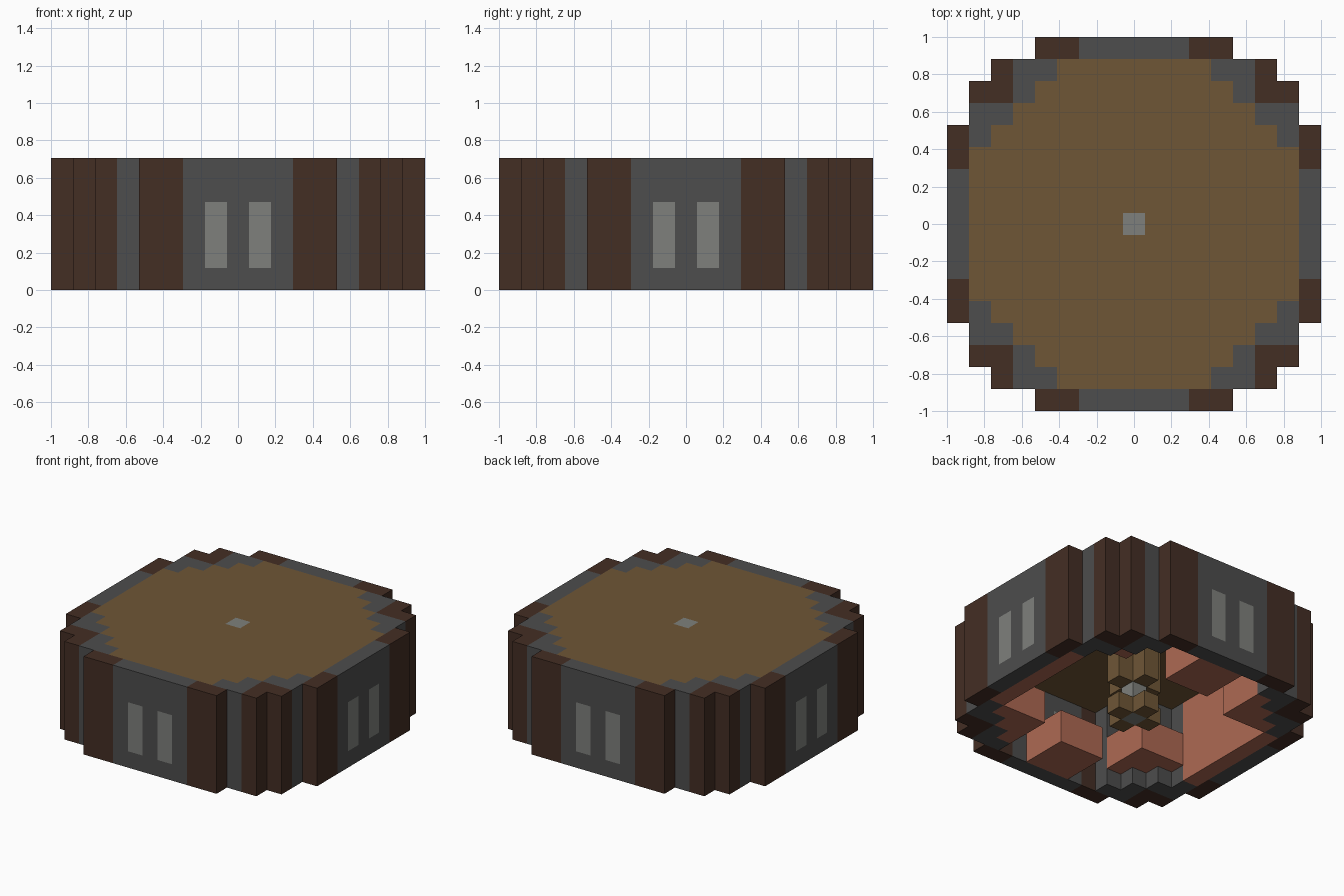
import bpy
import bmesh
from mathutils import Vector

cube = bpy.data.objects.get("Cube")
if cube:
    bpy.data.objects.remove(cube, do_unlink=True)

U = 2 / 17          # edge of one block
HEIGHT = 6          # blocks


def material(name, rgb):
    """Flat material from an sRGB 0-255 colour."""
    lin = [((c / 255 + 0.055) / 1.055) ** 2.4 for c in rgb]
    m = bpy.data.materials.new(name)
    m.use_nodes = True
    m.diffuse_color = (*lin, 1)
    bsdf = m.node_tree.nodes["Principled BSDF"]
    bsdf.inputs["Base Color"].default_value = (*lin, 1)
    bsdf.inputs["Roughness"].default_value = 0.9
    return m


brown = material("dark brown", (68, 46, 36))
gray = material("stone gray", (77, 77, 77))
tan = material("wood tan", (111, 86, 54))
glass = material("pale gray glass", (126, 128, 124))
salmon = material("salmon", (174, 105, 83))

PARTS = {"brown_pillars": brown, "gray_walls": gray, "roof": tan,
         "column_sleeve": tan, "windows": glass, "column_core": glass,
         "side_panels": salmon, "wall_seats": salmon, "corner_seats": salmon}

cells = {}          # block position -> part


def fill(part, xs, ys, zs):
    """Claim every free block in a box for a part."""
    for x in xs:
        for y in ys:
            for z in zs:
                cells.setdefault((x, y, z), part)


def span(a, b):
    return range(a, b + 1)


FULL = range(HEIGHT)
BELOW_ROOF = range(HEIGHT - 1)


def ring(part, a, b, zs):
    """Repeat one wall block in all quadrants and across the diagonal."""
    for sx in (-1, 1):
        for sy in (-1, 1):
            fill(part, [sx * a], [sy * b], zs)
            fill(part, [sx * b], [sy * a], zs)


# Windows, then the stepped wall ring
ring("windows", 8, 1, span(1, 3))
for b in span(0, 2):
    ring("gray_walls", 8, b, FULL)
for a, b in ((7, 4), (7, 5), (6, 5)):
    ring("gray_walls", a, b, FULL)
for a, b in ((8, 3), (8, 4), (7, 6), (6, 6)):
    ring("brown_pillars", a, b, FULL)

# Central column: glass core with a tan sleeve broken by a gap
fill("column_core", [0], [0], FULL)
for z in (0, 2, 3, 4):
    for x, y in ((1, 0), (-1, 0), (0, 1), (0, -1)):
        fill("column_sleeve", [x], [y], [z])

# Roof inside the ring
for y in span(-7, 7):
    half = {7: 3, 6: 4, 5: 5, 4: 6}.get(abs(y), 7)
    fill("roof", span(-half, half), [y], [HEIGHT - 1])

# Salmon panels on the sides, seats at front and back, seats in the corners
for s in (-1, 1):
    fill("side_panels", [7 * s], span(-3, 3), BELOW_ROOF)
    fill("wall_seats", span(-1, 1), [s * k for k in span(5, 7)], span(0, 1))
    for t in (-1, 1):
        base = 1 if s == t else 0
        fill("corner_seats", [s * k for k in span(4, 6)],
             [t * k for k in span(4, 6)], span(base, base + 1))


def build(part, mat):
    """Mesh the exposed block faces of one part."""
    bm = bmesh.new()
    for cell in [c for c, p in cells.items() if p == part]:
        centre = Vector(cell) + Vector((0, 0, 0.5))
        for axis in range(3):
            for sign in (-1, 1):
                n = Vector((0, 0, 0))
                n[axis] = sign
                if tuple(int(c + d) for c, d in zip(cell, n)) in cells:
                    continue
                u = Vector((0, 0, 0))
                u[(axis + 1) % 3] = 0.5
                v = n.cross(u)
                mid = centre + n / 2
                corners = (mid - u - v, mid + u - v, mid + u + v, mid - u + v)
                bm.faces.new([bm.verts.new(p * U) for p in corners])
    bmesh.ops.remove_doubles(bm, verts=bm.verts, dist=U / 100)
    mesh = bpy.data.meshes.new(part)
    bm.to_mesh(mesh)
    bm.free()
    mesh.materials.append(mat)
    bpy.context.scene.collection.objects.link(bpy.data.objects.new(part, mesh))


for part, mat in PARTS.items():
    build(part, mat)
